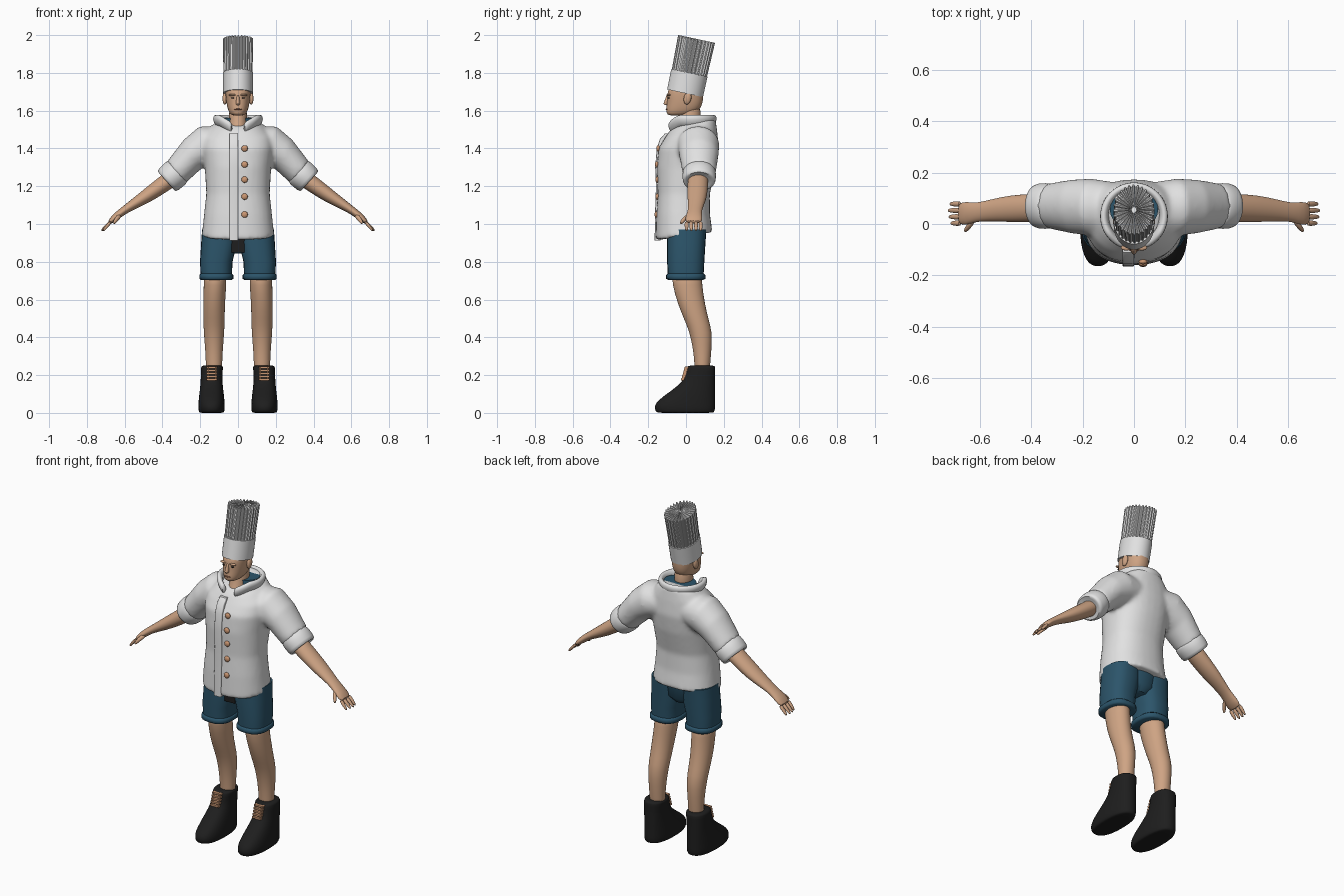
import bpy, bmesh, math
from mathutils import Matrix, Vector

cube = bpy.data.objects.get("Cube")
if cube:
    bpy.data.objects.remove(cube)


def material(name, rgb):
    m = bpy.data.materials.new(name)
    m.use_nodes = True
    m.diffuse_color = (*rgb, 1)
    m.node_tree.nodes["Principled BSDF"].inputs["Base Color"].default_value = (*rgb, 1)
    return m


WHITE = material("white cloth", (.76, .76, .76))
SKIN = material("skin", (.62, .37, .23))
BLUE = material("blue denim", (.025, .09, .145))
BLACK = material("black leather", (.013, .013, .013))
COPPER = material("copper", (.6, .31, .17))
LIP = material("lip brown", (.3, .13, .08))


def finish(name, bm, mat, mirror=False, subsurf=0, angle=45):
    bmesh.ops.recalc_face_normals(bm, faces=bm.faces)
    mesh = bpy.data.meshes.new(name)
    bm.to_mesh(mesh)
    bm.free()
    ob = bpy.data.objects.new(name, mesh)
    bpy.context.collection.objects.link(ob)
    mesh.materials.append(mat)
    bpy.ops.object.select_all(action='DESELECT')
    ob.select_set(True)
    bpy.context.view_layer.objects.active = ob
    bpy.ops.object.shade_smooth_by_angle(angle=math.radians(angle))
    if mirror:
        ob.modifiers.new("mirror", 'MIRROR').use_mirror_merge = False
    if subsurf:
        sub = ob.modifiers.new("smooth", 'SUBSURF')
        sub.levels = sub.render_levels = subsurf
    return ob


def power(v, p):
    return math.copysign(abs(v) ** (2 / p), v)


def rings(bm, sections, axis='Y', n=24, p=2, wave=None):
    """Skin a row of tilted superellipses: x, y, z, half width, half depth, tilt."""
    loops = []
    for x, y, z, a, b, *tilt in sections:
        rot = Matrix.Rotation(math.radians(tilt[0] if tilt else 0), 3, axis)
        loop = []
        for i in range(n):
            t = 2 * math.pi * i / n
            w = wave(i) if wave else 1
            local = Vector((a * w * power(math.cos(t), p), b * w * power(math.sin(t), p), (w - 1) * .12))
            loop.append(bm.verts.new(Vector((x, y, z)) + rot @ local))
        loops.append(loop)
    for lo, hi in zip(loops, loops[1:]):
        for i in range(n):
            j = (i + 1) % n
            bm.faces.new((lo[i], lo[j], hi[j], hi[i]))
    bm.faces.new(loops[0][::-1])
    bm.faces.new(loops[-1])


def loft(name, mat, sections, axis='Y', n=24, p=2, wave=None, **kw):
    bm = bmesh.new()
    rings(bm, sections, axis, n, p, wave)
    return finish(name, bm, mat, **kw)


def stack(cx, rows):
    """Level sections from rows of height, half width, front y, back y."""
    return [(cx, (f + b) / 2, z, a, (b - f) / 2) for z, a, f, b in rows]


def ball(name, mat, loc, size, rot=0, **kw):
    bm = bmesh.new()
    mtx = Matrix.Translation(loc) @ Matrix.Rotation(rot, 4, 'X') @ Matrix.Diagonal((*size, 1))
    bmesh.ops.create_uvsphere(bm, u_segments=16, v_segments=10, radius=1, matrix=mtx)
    return finish(name, bm, mat, **kw)


def box(name, mat, loc, size, **kw):
    bm = bmesh.new()
    bmesh.ops.create_cube(bm, size=1, matrix=Matrix.Translation(loc) @ Matrix.Diagonal((*size, 1)))
    return finish(name, bm, mat, **kw)


# Jacket body and sleeves, fused into one soft surface
bm = bmesh.new()
rings(bm, [(0, -.01, .935, .192, .152, 8), (0, -.015, 1.05, .18, .142), (0, -.012, 1.16, .168, .138),
           (0, .003, 1.3, .176, .158), (0, .014, 1.4, .19, .16), (0, .025, 1.47, .18, .142, 8),
           (0, .035, 1.525, .13, .125, 14), (0, .035, 1.545, .1, .1, 16)], 'X', 32, 2.3)
for s in (1, -1):
    rings(bm, [(s * .06, .06, 1.43, .09, .1, -75 * s), (s * .165, .065, 1.42, .105, .112, -68 * s),
               (s * .24, .068, 1.37, .09, .105, -58 * s), (s * .33, .07, 1.27, .075, .088, -50 * s)])
jacket = finish("jacket", bm, WHITE)
remesh = jacket.modifiers.new("fuse", 'REMESH')
remesh.mode = 'VOXEL'
remesh.voxel_size = .011
remesh.use_smooth_shade = True
relax = jacket.modifiers.new("relax", 'SMOOTH')
relax.factor = .5
relax.iterations = 8

# Rolled sleeve cuffs
loft("sleeve_cuff", WHITE, [(.312, .07, 1.285, .068, .08, -48), (.32, .07, 1.278, .081, .09, -48),
     (.372, .07, 1.232, .079, .09, -48), (.382, .07, 1.223, .068, .08, -48),
     (.372, .07, 1.232, .045, .05, -48)], mirror=True, subsurf=1, angle=80)

# Standing collar, open at the front with dropping ends
bm = bmesh.new()
loops = []
for k in range(33):
    t = math.radians(15 + 330 * k / 32)
    drop = .055 * max(0, 1 - min(t, 2 * math.pi - t) / .95)
    loops.append([bm.verts.new(((.105 + r) * math.sin(t), .03 - (.105 + r) * math.cos(t), 1.55 - drop + h))
                  for r, h in ((-.01, -.04), (-.005, .015), (.012, .032), (.03, .02), (.026, -.012), (.008, -.035))])
for a, b in zip(loops, loops[1:]):
    for i in range(6):
        bm.faces.new((a[i], a[i - 1], b[i - 1], b[i]))
bm.faces.new(loops[0])
bm.faces.new(loops[-1])
finish("collar", bm, WHITE, subsurf=1, angle=80)
loft("collar_lining", BLUE, [(0, .055, 1.5, .09, .085), (0, .055, 1.562, .094, .075)])

# Front overlap strip and buttons
loft("front_placket", WHITE, [(-.022, y, z, .023, .016) for z, y in
     ((.913, -.15), (1.05, -.148), (1.2, -.143), (1.3, -.147), (1.4, -.139), (1.45, -.122), (1.48, -.095))], p=6)
for i, (z, y) in enumerate(((1.4, -.147), (1.315, -.155), (1.235, -.152), (1.145, -.152), (1.05, -.157))):
    ball(f"button_{i + 1}", COPPER, (.035, y, z), (.017, .01, .017))

# Neck and head
loft("neck", SKIN, [(0, .0, 1.45, .065, .085), (0, .005, 1.5, .05, .07), (0, .02, 1.56, .046, .056),
                    (0, .025, 1.64, .05, .056)], subsurf=1)
loft("head", SKIN, stack(0, [(1.574, .025, -.088, -.01), (1.582, .042, -.102, .035), (1.605, .054, -.106, .075),
     (1.645, .063, -.1, .09), (1.69, .067, -.101, .093), (1.74, .067, -.085, .093)]), p=2.3, subsurf=2)
loft("nose", SKIN, [(0, -.1, 1.628, .008, .012), (0, -.105, 1.636, .014, .018), (0, -.1, 1.655, .009, .012),
                    (0, -.095, 1.685, .007, .009)], n=12, subsurf=1, angle=80)
ball("ear", SKIN, (.07, .008, 1.665), (.012, .02, .033), -.2, mirror=True)
ball("eye", BLACK, (.027, -.092, 1.667), (.011, .006, .004), mirror=True)
ball("brow", SKIN, (.03, -.092, 1.683), (.021, .011, .006), mirror=True)
ball("lips", LIP, (0, -.1, 1.607), (.021, .008, .004))

# Tall pleated hat, leaning back
loft("hat_band", WHITE, [(0, -.005, 1.692, .079, .097, -12), (0, .018, 1.8, .08, .098, -12)], 'X', 48)
loft("hat_pleats", WHITE, [(0, .016, 1.79, .077, .095, -12), (0, .056, 1.98, .08, .1, -12),
     (0, .056, 1.98, .01, .012, -12)], 'X', 112, wave=lambda i: 1 if i % 4 < 2 else .93, angle=25)

# Forearm and hand
loft("forearm", SKIN, [(.3, .067, 1.28, .05, .055, -50), (.4, .062, 1.207, .043, .055, -55),
     (.48, .06, 1.15, .038, .053, -57), (.56, .053, 1.1, .026, .042, -57), (.61, .046, 1.068, .02, .036, -55),
     (.65, .041, 1.036, .02, .045, -48), (.685, .04, 1.004, .011, .046, -46)], mirror=True, subsurf=1)
for i, reach in enumerate((.034, .042, .045, .038)):
    y = .003 + .025 * i
    loft(f"finger_{i + 1}", SKIN, [(.672, y, 1.014, .01, .012, -46), (.68 + reach / 2, y, .985, .009, .011, -42),
         (.68 + reach, y, .962, .005, .006, -38)], n=10, mirror=True, subsurf=1)
loft("thumb", SKIN, [(.62, .02, 1.05, .014, .016, -50), (.645, -.012, 1.025, .012, .014, -50),
     (.66, -.028, 1.0, .008, .009, -50)], n=10, mirror=True, subsurf=1)

# Shorts
loft("shorts_leg", BLUE, stack(.115, [(.71, .082, -.095, .092), (.8, .086, -.1, .097)])
     + stack(.1, [(.9, .095, -.1, .103), (.97, .09, -.1, .108)]), p=2.5, mirror=True)
loft("shorts_seat", BLUE, stack(0, [(.845, .05, -.04, .07), (.88, .11, -.06, .1), (.98, .15, -.09, .11)]))
box("fly_panel", BLACK, (0, -.073, .885), (.07, .012, .07))
loft("shorts_cuff", BLUE, stack(.115, [(.704, .082, -.095, .092), (.71, .09, -.105, .102),
     (.73, .09, -.105, .102), (.738, .082, -.096, .094)]), p=2.5, mirror=True, angle=80)

# Legs
loft("leg", SKIN, stack(.121, [(.76, .061, -.08, .085), (.68, .06, -.073, .085)])
     + stack(.127, [(.58, .058, -.045, .1), (.5, .057, -.012, .118), (.43, .055, .018, .139),
                    (.34, .047, .037, .136), (.26, .043, .045, .128), (.2, .043, .045, .125)]),
     mirror=True, subsurf=1)

# Boots with laces
loft("boot", BLACK, stack(.14, [(.0, .058, -.145, .14), (.002, .066, -.158, .15), (.022, .071, -.168, .156),
     (.05, .07, -.165, .156), (.085, .067, -.125, .155), (.125, .062, -.068, .155), (.165, .058, -.02, .154),
     (.2, .057, -.004, .154)]) + stack(.137, [(.243, .059, .004, .156), (.252, .056, .01, .153)]),
     p=2.4, mirror=True, subsurf=1, angle=80)
for i in range(5):
    box(f"lace_{i + 1}", COPPER, (.138, -.014 + .005 * i, .177 + .016 * i), (.056, .024, .01), mirror=True)
for i, x in enumerate((.118, .158)):
    loft(f"lace_side_{i + 1}", COPPER, [(x, -.014, .172, .004, .012), (x, .006, .246, .004, .012)],
         n=8, mirror=True)
